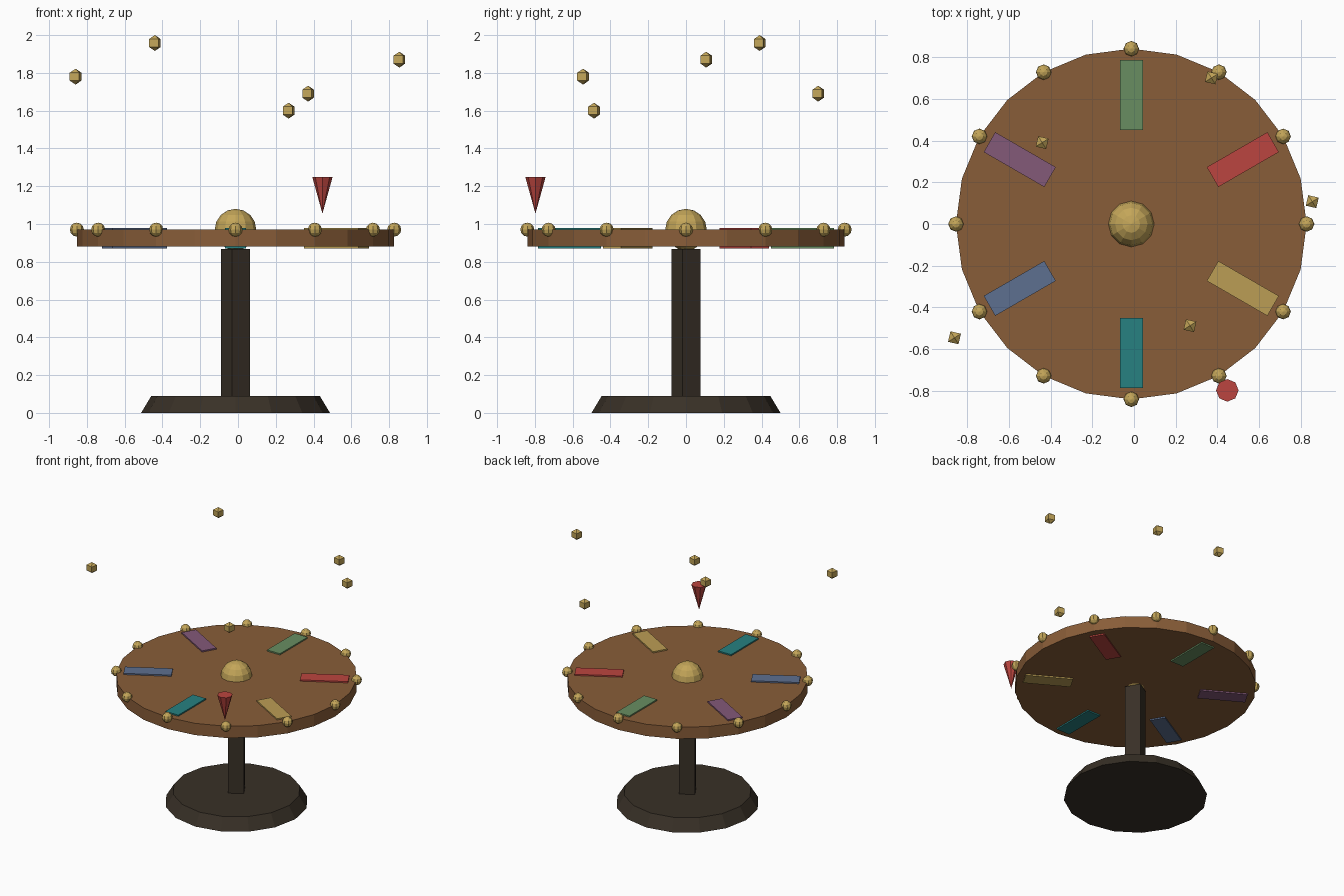
import bpy
from math import radians, cos, sin

if "Cube" in bpy.data.objects:
    bpy.data.objects.remove(bpy.data.objects["Cube"])

CX = -0.013          # axis of the wheel stand
DISC_R = 0.84
DISC_TOP = 0.97


def material(name, rgb):
    m = bpy.data.materials.new(name)
    m.diffuse_color = (*rgb, 1)
    m.use_nodes = True
    m.node_tree.nodes["Principled BSDF"].inputs["Base Color"].default_value = m.diffuse_color
    return m


WOOD = material("wood", (0.25, 0.11, 0.04))
DARK = material("dark_wood", (0.04, 0.03, 0.02))
GOLD = material("gold", (0.55, 0.38, 0.10))
RED = material("red", (0.50, 0.06, 0.05))


def finish(name, mat):
    ob = bpy.context.object
    ob.name = name
    ob.data.materials.append(mat)
    return ob


def frustum(name, mat, sides, r1, r2, z1, z2, x=CX, y=0, turn=0):
    # first vertex of a Blender cone lies on +y
    bpy.ops.mesh.primitive_cone_add(vertices=sides, radius1=r1, radius2=r2, depth=z2 - z1,
                                    location=(x, y, (z1 + z2) / 2), rotation=(0, 0, radians(turn)))
    return finish(name, mat)


def ball(name, mat, segs, rings, r, loc, turn=0):
    bpy.ops.mesh.primitive_uv_sphere_add(segments=segs, ring_count=rings, radius=r,
                                         location=loc, rotation=(0, 0, radians(turn)))
    return finish(name, mat)


# Stand
frustum("base", DARK, 16, 0.50, 0.446, 0, 0.09)
frustum("post", DARK, 4, 0.079, 0.079, 0.08, 0.868, turn=-14)

# Wheel and hub
frustum("wheel_disc", WOOD, 24, DISC_R, DISC_R, 0.88, DISC_TOP)
ball("hub", GOLD, 12, 8, 0.11, (CX, 0, DISC_TOP))

# Pegs around the rim
for i in range(12):
    a = radians(30 * i)
    ball(f"peg_{i + 1}", GOLD, 8, 6, 0.037,
         (CX + DISC_R * cos(a), DISC_R * sin(a), DISC_TOP))

# Coloured radial panels set through the disc
PANELS = [("red", (0.50, 0.06, 0.05)), ("green", (0.14, 0.27, 0.12)),
          ("purple", (0.23, 0.10, 0.19)), ("blue", (0.11, 0.16, 0.28)),
          ("teal", (0.02, 0.22, 0.22)), ("yellow", (0.50, 0.34, 0.09))]
for i, (label, rgb) in enumerate(PANELS):
    a = radians(30 + 60 * i)
    bpy.ops.mesh.primitive_cube_add(size=1, location=(CX + 0.617 * cos(a), 0.617 * sin(a), 0.925),
                                    rotation=(0, 0, a))
    panel = finish(f"panel_{label}", material(f"panel_{label}", rgb))
    panel.scale = (0.335, 0.11, 0.11)

# Pointer, tip down
frustum("pointer", RED, 8, 0, 0.054, 1.055, 1.25, x=0.447, y=-0.797)

# Floating octahedral sparks
SPARKS = [(-0.86, -0.545, 1.78), (-0.44, 0.39, 1.958), (0.268, -0.487, 1.60),
          (0.371, 0.70, 1.69), (0.854, 0.107, 1.87)]
for i, loc in enumerate(SPARKS):
    frame = ball(f"spark_{i + 1}", GOLD, 4, 2, 0.042, loc, turn=32)
